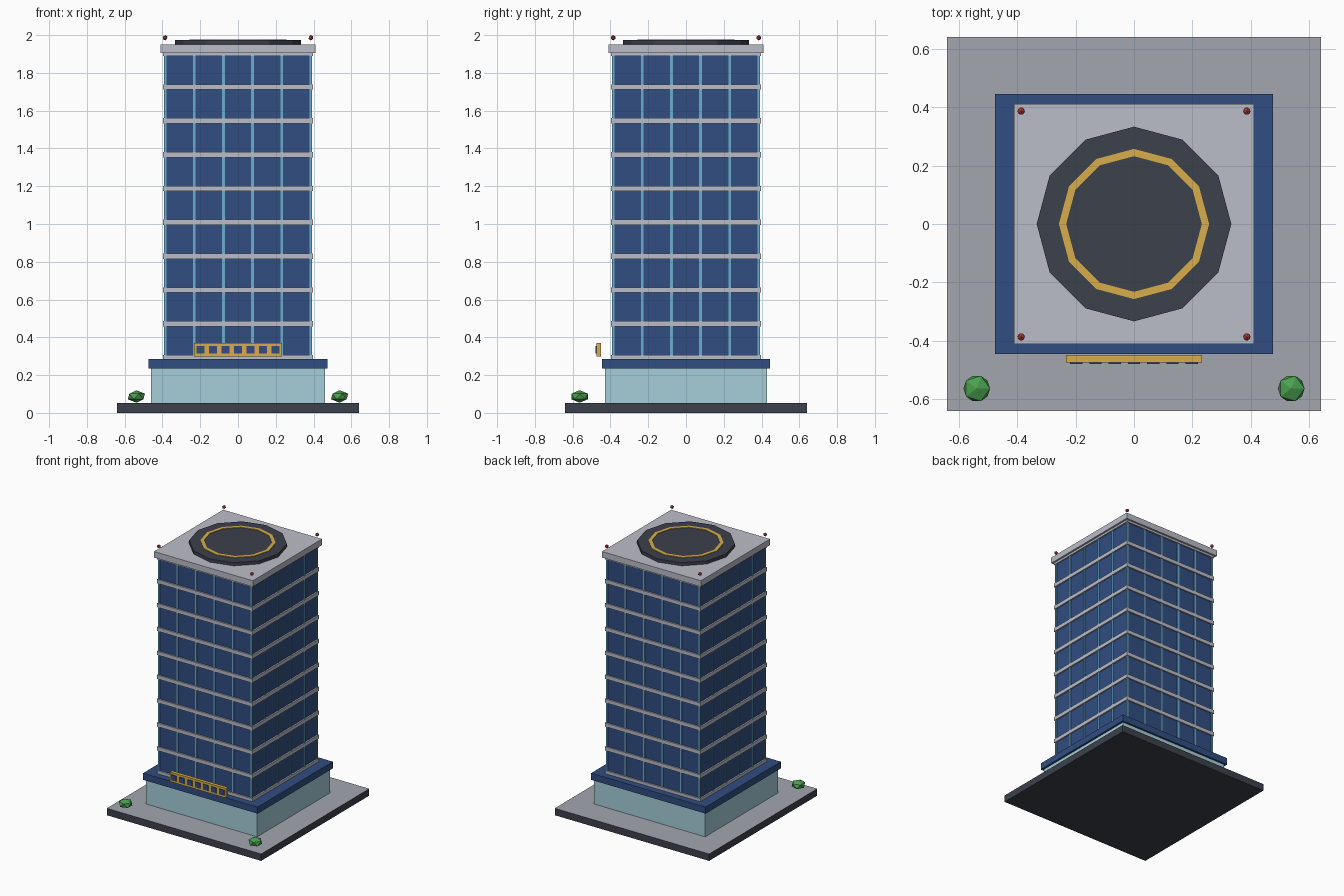
import bpy, bmesh, math

if "Cube" in bpy.data.objects:
    bpy.data.objects.remove(bpy.data.objects["Cube"])


def mat(name, r, g, b):
    m = bpy.data.materials.new(name)
    m.diffuse_color = (r, g, b, 1)
    m.use_nodes = True
    m.node_tree.nodes["Principled BSDF"].inputs["Base Color"].default_value = m.diffuse_color
    return m


NAVY = mat("navy_glass", 0.03, 0.075, 0.22)
PALE = mat("pale_glass", 0.38, 0.62, 0.70)
SKY = mat("sky_trim", 0.15, 0.42, 0.62)
STONE = mat("light_stone", 0.50, 0.51, 0.58)
PAVING = mat("paving", 0.36, 0.38, 0.43)
DARK = mat("dark_asphalt", 0.045, 0.052, 0.07)
GOLD = mat("gold", 0.68, 0.42, 0.07)
RED = mat("red_beacon", 0.55, 0.06, 0.05)
GREEN = mat("green_leaf", 0.07, 0.35, 0.08)


def finish(bm, name, material):
    me = bpy.data.meshes.new(name)
    bm.to_mesh(me)
    bm.free()
    me.materials.append(material)
    ob = bpy.data.objects.new(name, me)
    bpy.context.collection.objects.link(ob)
    return ob


def add_box(bm, x0, x1, y0, y1, z0, z1):
    vs = bmesh.ops.create_cube(bm, size=1)["verts"]
    for v in vs:
        v.co.x = x1 if v.co.x > 0 else x0
        v.co.y = y1 if v.co.y > 0 else y0
        v.co.z = z1 if v.co.z > 0 else z0


def boxes(name, material, specs):
    bm = bmesh.new()
    for s in specs:
        add_box(bm, *s)
    return finish(bm, name, material)


def block(name, material, hx, hy, z0, z1):
    return boxes(name, material, [(-hx, hx, -hy, hy, z0, z1)])


def blob(name, material, loc, r, rz):
    bm = bmesh.new()
    bmesh.ops.create_icosphere(bm, subdivisions=1, radius=1)
    for v in bm.verts:
        v.co = (loc[0] + v.co.x * r, loc[1] + v.co.y * r, loc[2] + v.co.z * rz)
    finish(bm, name, material)


# Plaza slab: dark sides, paved top
slab = block("plaza_slab", DARK, 0.64, 0.64, 0, 0.052)
slab.data.materials.append(PAVING)
for p in slab.data.polygons:
    if p.normal.z > 0.5:
        p.material_index = 1

# Lobby, podium, tower and roof
block("lobby_glass", PALE, 0.46, 0.43, 0.052, 0.235)
block("podium_canopy", NAVY, 0.475, 0.445, 0.235, 0.285)
block("tower_body", NAVY, 0.385, 0.385, 0.285, 1.905)
block("roof_slab", STONE, 0.41, 0.41, 1.905, 1.95)

# Floor bands
for i in range(10):
    z = 0.293 + i * 0.179
    block(f"floor_band_{i + 1}", STONE, 0.396, 0.396, z - 0.014, z + 0.014)

# Vertical mullions on all four sides
strips = []
for i in range(6):
    c = -0.385 + i * 0.154
    a, b = max(c - 0.007, -0.39), min(c + 0.007, 0.39)
    for s in (-1, 1):
        n, f = sorted((s * 0.38, s * 0.391))
        strips.append((a, b, n, f, 0.285, 1.9))
        strips.append((n, f, a, b, 0.285, 1.9))
boxes("window_mullions", SKY, strips)

# Twelve-sided landing pad
bm = bmesh.new()
bmesh.ops.create_cone(bm, cap_ends=True, segments=12, radius1=0.333, radius2=0.333, depth=0.024)
for v in bm.verts:
    a = round(math.atan2(v.co.y, v.co.x) / (math.pi / 6)) * math.pi / 6
    v.co = (0.333 * math.cos(a), 0.333 * math.sin(a), v.co.z + 1.962)
finish(bm, "landing_pad", DARK)

# Gold ring on the pad
bm = bmesh.new()
loops = []
for k in range(12):
    a = k * math.pi / 6
    loops.append([bm.verts.new((r * math.cos(a), r * math.sin(a), z))
                  for r, z in ((0.232, 1.972), (0.257, 1.972), (0.257, 1.978), (0.232, 1.978))])
for k in range(12):
    p, q = loops[k], loops[(k + 1) % 12]
    for j in range(4):
        m = (j + 1) % 4
        bm.faces.new((p[j], q[j], q[m], p[m]))
bmesh.ops.recalc_face_normals(bm, faces=bm.faces)
finish(bm, "pad_ring", GOLD)

# Entrance panel with seven raised tiles
boxes("entrance_panel", GOLD, [(-0.232, 0.232, -0.474, -0.449, 0.298, 0.37)])
boxes("panel_tiles", NAVY, [(c - 0.021, c + 0.021, -0.479, -0.47, 0.314, 0.354)
                            for c in (-0.198 + 0.066 * i for i in range(7))])

# Roof beacons and shrubs
for sx in (-1, 1):
    side = "left" if sx < 0 else "right"
    for sy in (-1, 1):
        end = "front" if sy < 0 else "back"
        blob(f"beacon_{end}_{side}", RED, (sx * 0.386, sy * 0.386, 1.986), 0.014, 0.014)
    blob(f"shrub_{side}", GREEN, (sx * 0.538, -0.563, 0.087), 0.051, 0.033)
